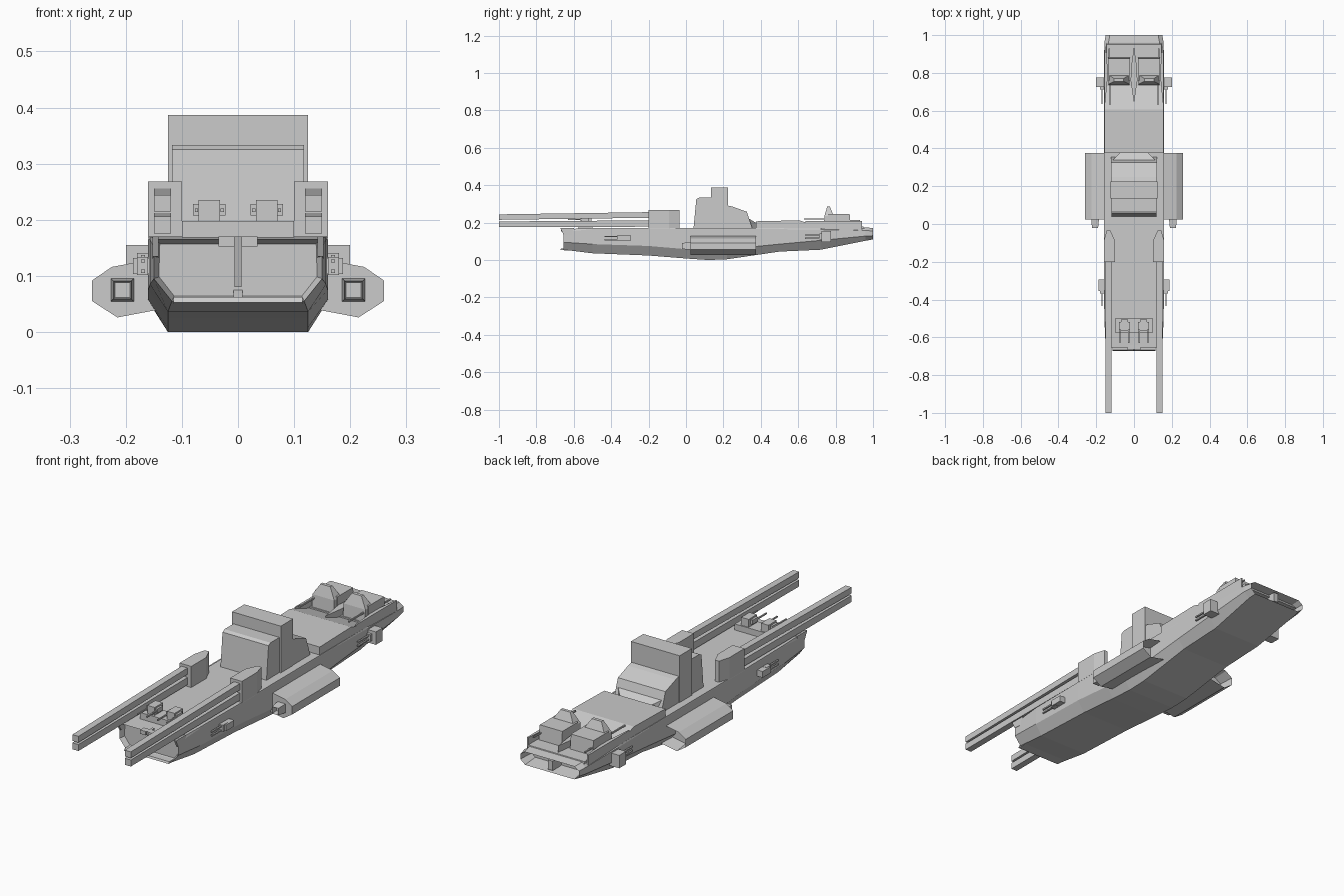
import bpy, bmesh
from mathutils import Vector

if "Cube" in bpy.data.objects:
    bpy.data.objects.remove(bpy.data.objects["Cube"])

grey = bpy.data.materials.new("hull_grey")
grey.diffuse_color = (0.6, 0.6, 0.6, 1)
grey.use_nodes = True
grey.node_tree.nodes["Principled BSDF"].inputs["Base Color"].default_value = grey.diffuse_color


def finish(name, bm, mirror):
    bmesh.ops.recalc_face_normals(bm, faces=bm.faces[:])
    me = bpy.data.meshes.new(name)
    bm.to_mesh(me)
    bm.free()
    me.materials.append(grey)
    ob = bpy.data.objects.new(name, me)
    bpy.context.collection.objects.link(ob)
    if mirror:
        ob.modifiers.new("mirror", 'MIRROR').use_mirror_merge = False
    return ob


def recess(bm, end, rim, depth):
    """Hollow the end cap facing -y (end=-1) or +y (end=1)."""
    bm.normal_update()
    cap = max(bm.faces, key=lambda f: f.calc_center_median().y * end)
    bmesh.ops.inset_individual(bm, faces=[cap], thickness=rim)
    bmesh.ops.translate(bm, verts=cap.verts[:], vec=(0, -end * depth, 0))


def loft(name, rings, mirror=False, recesses=()):
    """Skin a list of equal-length point rings and cap both ends."""
    bm = bmesh.new()
    vs = [[bm.verts.new(p) for p in r] for r in rings]
    n = len(vs[0])
    for a, b in zip(vs, vs[1:]):
        for i in range(n):
            bm.faces.new((a[i], a[(i + 1) % n], b[(i + 1) % n], b[i]))
    bm.faces.new(vs[0])
    bm.faces.new(vs[-1])
    bmesh.ops.recalc_face_normals(bm, faces=bm.faces[:])
    for r in recesses:
        recess(bm, *r)
    return finish(name, bm, mirror)


def side_profile(name, pts, x0, x1, mirror=False):
    return loft(name, [[(x, y, z) for y, z in pts] for x in (x0, x1)], mirror)


def plan_profile(name, pts, z0, z1, mirror=False):
    return loft(name, [[(x, y, z) for x, y in pts] for z in (z0, z1)], mirror)


def box(name, x0, x1, y0, y1, z0, z1, mirror=False):
    return side_profile(name, [(y0, z0), (y1, z0), (y1, z1), (y0, z1)], x0, x1, mirror)


# Hull: y, half width, top half width, bottom half width, top, shoulder, chine, keel
stations = [
    (-0.655, .150, .145, .118, .165, .150, .095, .055),
    (-0.50, .157, .156, .125, .170, .165, .085, .036),
    (-0.20, .160, .159, .125, .170, .165, .075, .024),
    (0.00, .160, .159, .125, .170, .165, .058, .008),
    (0.12, .160, .159, .125, .170, .165, .055, .000),
    (0.22, .160, .159, .125, .170, .165, .057, .004),
    (0.50, .160, .159, .125, .170, .165, .085, .045),
    (0.72, .160, .157, .125, .168, .162, .105, .055),
    (0.96, .157, .135, .130, .175, .158, .128, .103),
    (1.00, .150, .128, .126, .170, .155, .130, .110),
]
rings = []
for y, w, wt, wb, zt, zs, zc, zk in stations:
    right = [(wb, y, zk), (w, y, zc), (w, y, zs), (wt, y, zt)]
    rings.append(right + [(-x, yy, z) for x, yy, z in reversed(right)])
loft("hull", rings, recesses=[(-1, .010, .025), (1, .010, .07)])
box("engine_divider", -.012, .012, .93, .995, .118, .162)

# Bow: lower lip, side fangs, central stem
side_profile("bow_lip", [(-.672, .053), (-.6, .05), (-.6, .062), (-.668, .062)], -.115, .115)
side_profile("bow_cheek", [(-.672, .17), (-.6, .17), (-.6, .13), (-.655, .135)], .142, .152, True)
side_profile("bow_stem", [(-.665, .17), (-.62, .17), (-.62, .08), (-.64, .08)], -.006, .006)
side_profile("bow_foot", [(-.668, .055), (-.62, .055), (-.62, .08)], -.008, .008)
box("bow_top_lug", .006, .035, -.668, -.64, .152, .17, True)

# Long twin rail guns
plan_profile("rail_gun_housing",
             [(.10, -.20), (.16, -.20), (.16, -.09), (.145, -.035), (.125, -.035), (.10, -.09)],
             .168, .268, True)
for label, front, back in (("upper", (.215, .244), (.226, .256)), ("lower", (.176, .206), (.178, .212))):
    side_profile(f"{label}_rail_barrel",
                 [(-1, front[0]), (-1, front[1]), (-.19, back[1]), (-.19, back[0])],
                 .119, .150, True)

# Bow deck turret with two twin mounts
box("bow_turret_base", -.10, .10, -.575, -.50, .168, .198)
box("bow_turret_head", .032, .070, -.565, -.505, .198, .235, True)
for x in (.028, .074):
    box("bow_turret_trunnion", x - .006, x + .006, -.56, -.52, .208, .228, True)
    box("bow_turret_barrel", x - .003, x + .003, -.63, -.55, .214, .220, True)

# Bridge tower in three stepped blocks
side_profile("bridge_front", [(.04, .168), (.055, .325), (.07, .333), (.14, .333), (.14, .168)], -.118, .118)
box("bridge_tower", -.125, .125, .135, .225, .168, .387)
side_profile("bridge_rear",
             [(.22, .168), (.22, .292), (.25, .285), (.325, .258), (.345, .20), (.355, .168)],
             -.122, .122)
loft("bridge_skirt", [[(-w, y, .168), (w, y, .168), (w, y, z), (-w, y, z)]
                      for y, w, z in ((.33, .12, .225), (.38, .07, .195))])

# Raised aft deck, sloping down to the stern battery
side_profile("aft_deck", [(.375, .16), (.375, .207), (.605, .212), (.735, .17), (.735, .16)], -.157, .157)
side_profile("stern_deck", [(.73, .15), (.73, .178), (.95, .178), (.965, .15)], -.145, .145)
plan_profile("stern_centre_ridge",
             [(0, .64), (.018, .76), (.014, .84), (0, .94), (-.014, .84), (-.018, .76)], .16, .208)
plan_profile("stern_edge_ridge",
             [(.157, .64), (.157, .94), (.150, .94), (.141, .84), (.141, .76), (.152, .64)], .155, .208, True)

# Stern battery: houses with tapered shields and thin guns
side_profile("stern_turret", [(.76, .17), (.76, .245), (.875, .245), (.882, .17)], .022, .138, True)
loft("stern_turret_shield",
     [[(x0, y0, z), (x1, y0, z), (x1, y1, z), (x0, y1, z)] for z, x0, x1, y0, y1 in
      ((.17, .024, .136, .735, .79), (.235, .024, .136, .74, .79), (.285, .055, .105, .755, .77))], True)
box("stern_turret_front_gun", .124, .130, .63, .75, .216, .223, True)
box("stern_turret_rear_gun", .128, .134, .87, .93, .207, .213, True)


# Side gun mounts along the hull
def side_gun(name, x1, y0, y1, z0, z1, muzzle):
    box(name + "_mount", .150, x1, y0, y1, z0, z1, True)
    zm = (z0 + z1) / 2
    for z in (zm + .009, zm - .009):
        box(name + "_barrel", .166, .173, muzzle, y0 + .01, z - .003, z + .003, True)
    box(name + "_cradle", .160, .180, y0 - .012, y0 + .02, zm - .016, zm + .016, True)


side_gun("forward_side_gun", .187, -.355, -.295, .103, .132, -.435)
side_gun("aft_side_gun", .200, .725, .775, .095, .155, .635)

# Side engine pods with intake and hollow exhaust
section = [(.14, .132), (.225, .116), (.26, .092), (.26, .055), (.215, .026), (.13, .042)]
loft("engine_pod", [[(x, y, z) for x, z in section] for y in (.025, .375)], True, [(1, .008, .07)])
intake = []
for y, s in ((-.022, .016), (.03, .021)):
    intake.append([(.206 + a * s, y, .075 + b * s) for a, b in ((-1, -1), (1, -1), (1, 1), (-1, 1))])
loft("pod_intake", intake, True, [(-1, .004, .03)])
